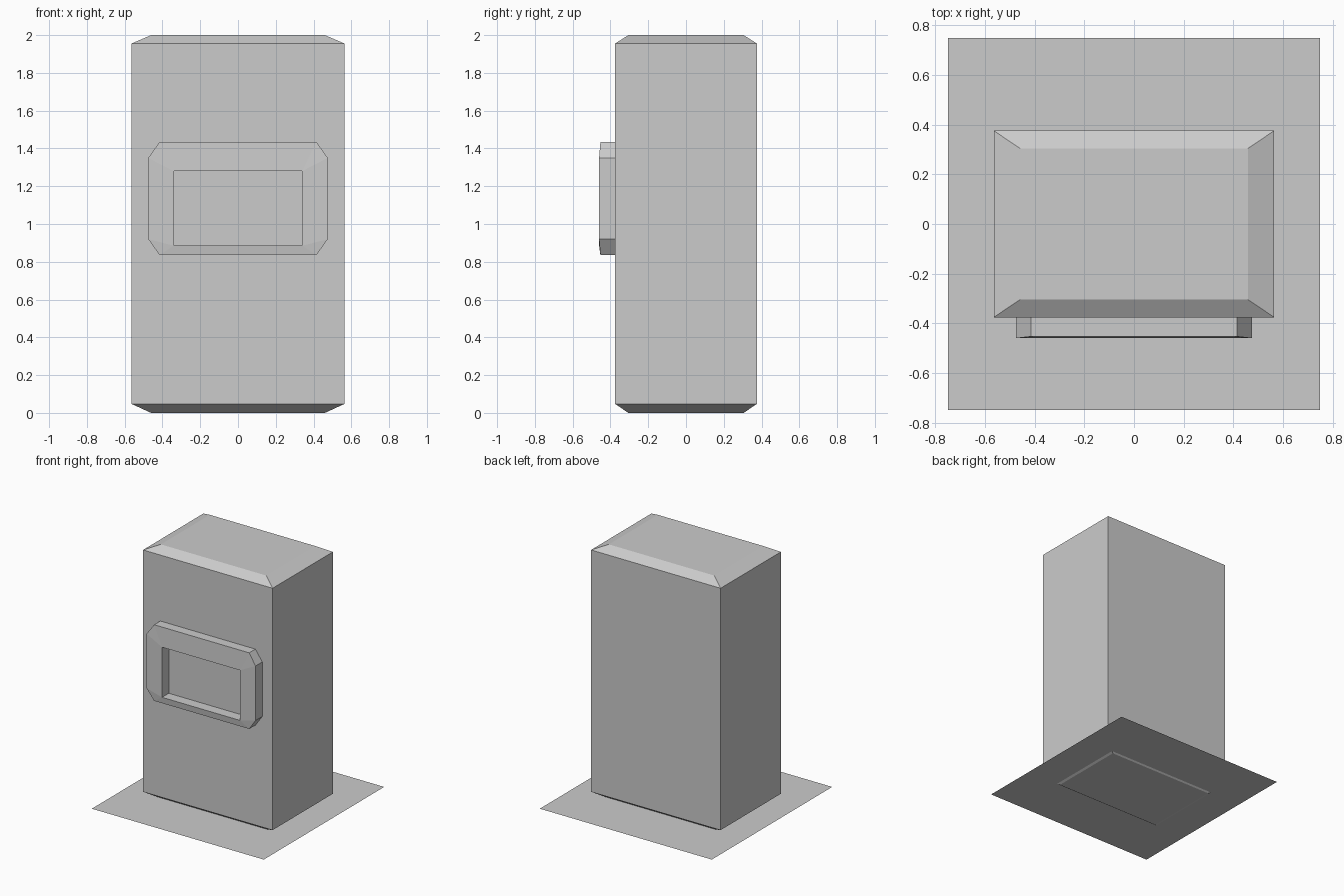
import bpy, bmesh

if "Cube" in bpy.data.objects:
    bpy.data.objects.remove(bpy.data.objects["Cube"])


def finish(name, bm):
    bmesh.ops.recalc_face_normals(bm, faces=bm.faces)
    mesh = bpy.data.meshes.new(name)
    bm.to_mesh(mesh)
    bm.free()
    obj = bpy.data.objects.new(name, mesh)
    bpy.context.collection.objects.link(obj)
    return obj


def ring(bm, points):
    return [bm.verts.new(p) for p in points]


def bridge(bm, a, b):
    n = len(a)
    for i in range(n):
        j = (i + 1) % n
        bm.faces.new((a[i], a[j], b[j], b[i]))


def rect(hx, hy, z):
    return [(-hx, -hy, z), (hx, -hy, z), (hx, hy, z), (-hx, hy, z)]


# Cabinet body: tall box with sloped rims at top and bottom
bm = bmesh.new()
rings = [ring(bm, rect(*p)) for p in
         ((0.46, 0.305, 0), (0.565, 0.376, 0.048),
          (0.565, 0.376, 1.955), (0.46, 0.305, 2))]
for a, b in zip(rings, rings[1:]):
    bridge(bm, a, b)
bm.faces.new(rings[0])
bm.faces.new(rings[-1])
finish("cabinet_body", bm)

# Ground plate: thin sheet just above the underside
bm = bmesh.new()
bm.faces.new(ring(bm, rect(0.75, 0.75, 0.008)))
finish("base_plate", bm)

# Window frame: clipped-corner outline around a rectangular opening
BACK, FRONT, FRONT_EDGE = -0.376, -0.46, -0.453
W, WC = 0.475, 0.415
outline = [(-WC, 0.835), (WC, 0.835), (W, 0.92), (W, 1.35),
           (WC, 1.435), (-WC, 1.435), (-W, 1.35), (-W, 0.92)]
opening = [(-0.34, 0.885), (0.34, 0.885), (0.34, 1.28), (-0.34, 1.28)]
bm = bmesh.new()
outer_back = ring(bm, [(x, BACK, z) for x, z in outline])
outer = ring(bm, [(x, FRONT if abs(x) == W else FRONT_EDGE, z) for x, z in outline])
inner = ring(bm, [(x, FRONT, z) for x, z in opening])
inner_back = ring(bm, [(x, BACK, z) for x, z in opening])
bridge(bm, outer_back, outer)
bridge(bm, inner, inner_back)
for i in range(4):
    j = (i + 1) % 4
    a, b, c = outer[2 * i], outer[2 * i + 1], outer[(2 * i + 2) % 8]
    bm.faces.new((a, b, inner[j], inner[i]))
    bm.faces.new((b, c, inner[j]))
finish("window_frame", bm)
